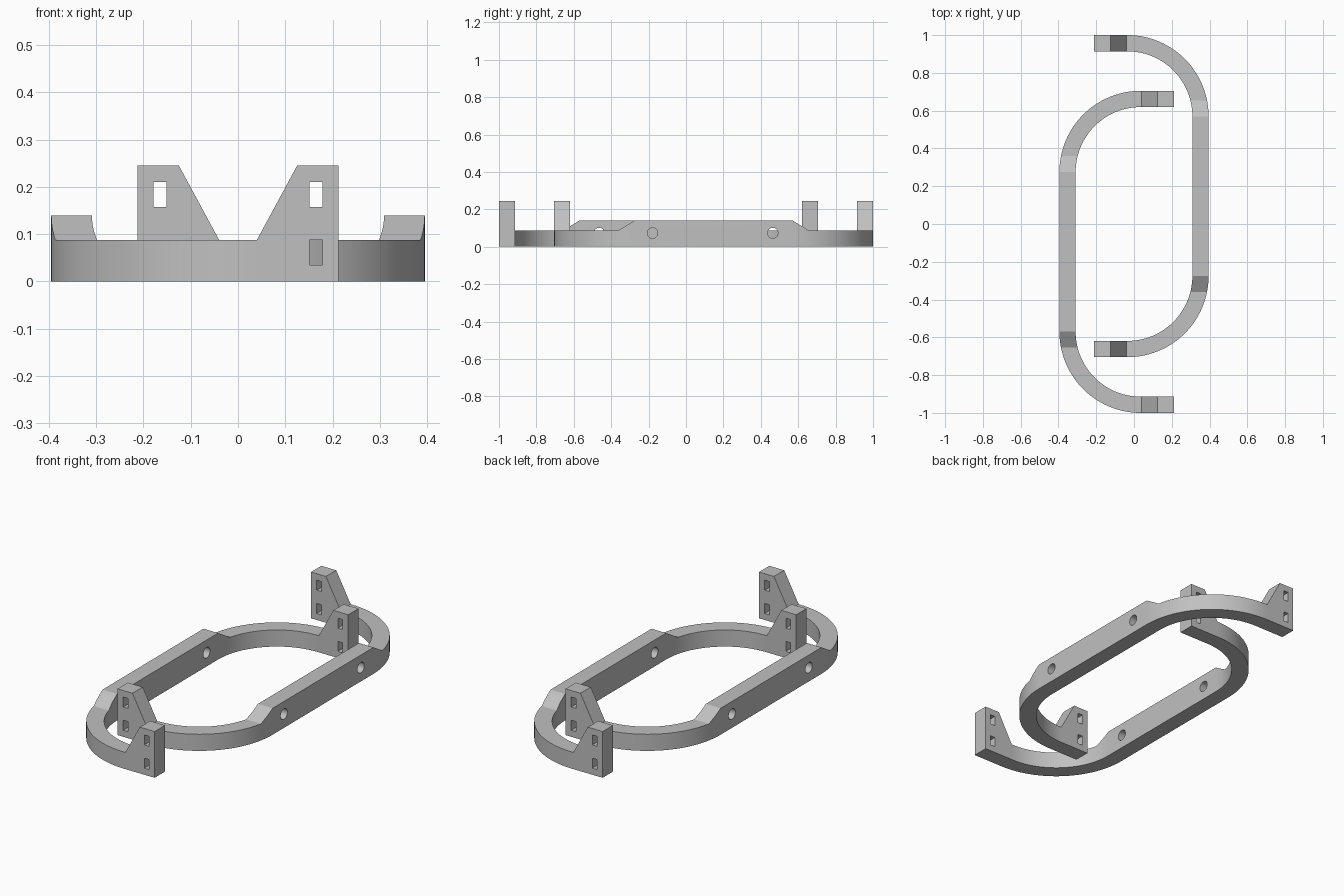
import bpy, bmesh, math
from mathutils import Matrix, Vector

cube = bpy.data.objects.get("Cube")
if cube:
    bpy.data.objects.remove(cube, do_unlink=True)

# Shared dimensions
WIDTH, RADIUS, SIDE = 0.086, 0.43, -0.395
BASE_Z, RAIL_Z, TAB_Z = 0.088, 0.14, 0.245
ARC_X = SIDE + RADIUS
FRONT_Y, BACK_Y = -0.57, 0.275           # ends of the straight rail
RAMP = 0.085                             # run of the ramps and tab slopes
TAB_START, TAB_END = 0.04, 0.212
ARC_STEPS = 28

gray = bpy.data.materials.new("plain_gray")
gray.use_nodes = True
color = (0.53, 0.53, 0.53, 1)
gray.diffuse_color = color
gray.node_tree.nodes["Principled BSDF"].inputs["Base Color"].default_value = color


def top_height(x, y):
    """Height of the top surface: low arcs, raised rail, tall end tabs."""
    if x > TAB_START:
        return BASE_Z + (TAB_Z - BASE_Z) * min(1, (x - TAB_START) / RAMP)
    beyond = max(FRONT_Y - y, y - BACK_Y, 0)
    return RAIL_Z + (BASE_Z - RAIL_Z) * min(1, beyond / RAMP)


def plan_stations():
    """Pairs of outer and inner plan points along the C-shaped path."""
    inner = RADIUS - WIDTH
    pairs = [((TAB_END, FRONT_Y - RADIUS), (TAB_END, FRONT_Y - inner))]
    for cy, start in ((FRONT_Y, 270), (BACK_Y, 180)):
        for i in range(ARC_STEPS + 1):
            a = math.radians(start - 90 * i / ARC_STEPS)
            pairs.append(tuple((ARC_X + r * math.cos(a), cy + r * math.sin(a))
                               for r in (RADIUS, inner)))
    pairs.append(((TAB_END, BACK_Y + RADIUS), (TAB_END, BACK_Y + inner)))
    return pairs


def make_cutter(name, build, matrix):
    bm = bmesh.new()
    build(bm, matrix)
    mesh = bpy.data.meshes.new(name)
    bm.to_mesh(mesh)
    bm.free()
    obj = bpy.data.objects.new(name, mesh)
    obj.hide_render = True
    bpy.context.collection.objects.link(obj)
    return obj


def build_box(bm, matrix):
    bmesh.ops.create_cube(bm, size=1, matrix=matrix)


def build_drill(bm, matrix):
    bmesh.ops.create_cone(bm, cap_ends=True, segments=32, radius1=0.028,
                          radius2=0.028, depth=0.3, matrix=matrix)


def make_rail(name, angle):
    # Flat C-shaped plan
    bm = bmesh.new()
    rows = [[bm.verts.new((*p, 0)) for p in pair] for pair in plan_stations()]
    for (a, b), (c, d) in zip(rows, rows[1:]):
        bm.faces.new((a, b, d, c))
    # Crease lines where the top changes slope
    creases = [((TAB_START, 0, 0), (1, 0, 0)),
               ((TAB_START + RAMP, 0, 0), (1, 0, 0)),
               ((0, FRONT_Y - RAMP, 0), (0, 1, 0)),
               ((0, BACK_Y + RAMP, 0), (0, 1, 0))]
    for co, no in creases:
        bmesh.ops.bisect_plane(bm, geom=bm.verts[:] + bm.edges[:] + bm.faces[:],
                               plane_co=co, plane_no=no)
    # Raise the top to its height profile
    bottom = bm.faces[:]
    ret = bmesh.ops.extrude_face_region(bm, geom=bottom, use_keep_orig=True)
    for v in ret["geom"]:
        if isinstance(v, bmesh.types.BMVert):
            v.co.z = top_height(v.co.x, v.co.y)
    bmesh.ops.recalc_face_normals(bm, faces=bm.faces[:])
    mesh = bpy.data.meshes.new(name)
    bm.to_mesh(mesh)
    bm.free()
    obj = bpy.data.objects.new(name, mesh)
    bpy.context.collection.objects.link(obj)
    mesh.materials.append(gray)

    # Slots through the tabs and bolt holes through the rail
    cutters = []
    for y in (FRONT_Y - RADIUS + WIDTH / 2, BACK_Y + RADIUS - WIDTH / 2):
        for z in (0.061, 0.184):
            m = Matrix.Translation((0.165, y, z)) @ Matrix.Diagonal((0.028, 0.2, 0.053, 1))
            cutters.append(make_cutter("slot_cutter", build_box, m))
    for y in (-0.464, 0.179):
        m = Matrix.Translation((SIDE + WIDTH / 2, y, 0.073)) @ Matrix.Rotation(math.pi / 2, 4, "Y")
        cutters.append(make_cutter("hole_cutter", build_drill, m))
    bpy.ops.object.select_all(action="DESELECT")
    obj.select_set(True)
    bpy.context.view_layer.objects.active = obj
    for cutter in cutters:
        mod = obj.modifiers.new("cut", "BOOLEAN")
        mod.operation, mod.solver, mod.object = "DIFFERENCE", "EXACT", cutter
        bpy.ops.object.modifier_apply(modifier=mod.name)
        bpy.data.objects.remove(cutter, do_unlink=True)
    bpy.ops.object.shade_smooth_by_angle(angle=math.radians(20))
    obj.rotation_euler.z = angle


# Two identical rails, one turned half way round
make_rail("right_rail", 0)
make_rail("left_rail", math.pi)
